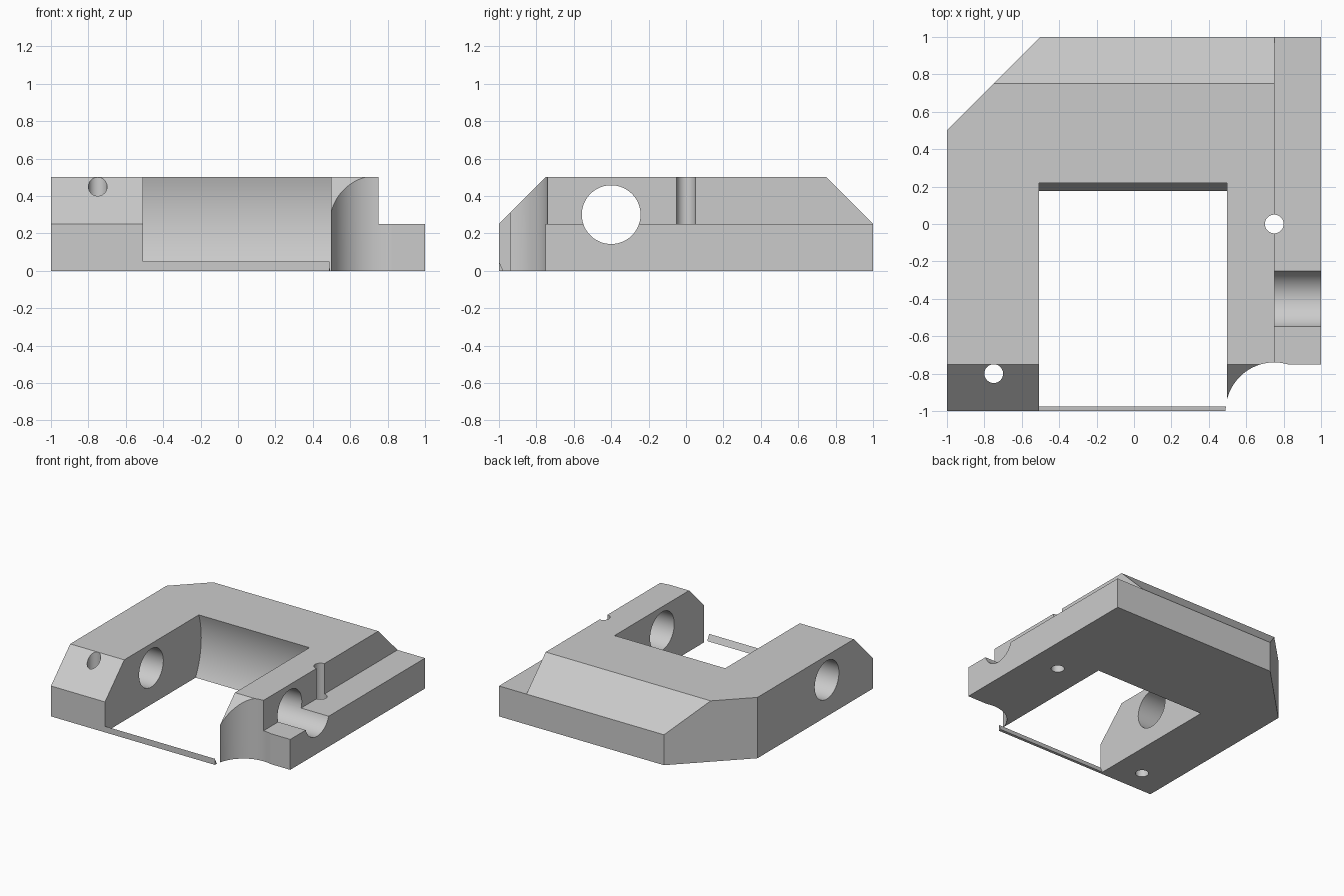
import bpy, bmesh, math
from mathutils import Matrix, Vector

cube = bpy.data.objects.get("Cube")
if cube:
    bpy.data.objects.remove(cube, do_unlink=True)

# Single plain grey
grey = bpy.data.materials.new("plain_grey")
grey.use_nodes = True
grey.diffuse_color = (0.6, 0.6, 0.6, 1)
grey.node_tree.nodes["Principled BSDF"].inputs["Base Color"].default_value = (0.6, 0.6, 0.6, 1)


def add_object(name, bm):
    bmesh.ops.recalc_face_normals(bm, faces=bm.faces)
    mesh = bpy.data.meshes.new(name)
    bm.to_mesh(mesh)
    bm.free()
    mesh.materials.append(grey)
    obj = bpy.data.objects.new(name, mesh)
    bpy.context.collection.objects.link(obj)
    return obj


def prism(name, points, offset):
    """Extrude a closed outline along an offset vector."""
    bm = bmesh.new()
    face = bm.faces.new([bm.verts.new(p) for p in points])
    moved = bmesh.ops.extrude_face_region(bm, geom=[face])["geom"]
    verts = [g for g in moved if isinstance(g, bmesh.types.BMVert)]
    bmesh.ops.translate(bm, verts=verts, vec=Vector(offset))
    return add_object(name, bm)


def cylinder(name, centre, radius, length, axis):
    turn = Matrix.Rotation(math.pi / 2, 4, "Y") if axis == "X" else Matrix()
    bm = bmesh.new()
    bmesh.ops.create_cone(bm, cap_ends=True, segments=96, radius1=radius, radius2=radius,
                          depth=length, matrix=Matrix.Translation(centre) @ turn)
    return add_object(name, bm)


def box(name, low, high):
    (x0, y0, z0), (x1, y1, z1) = low, high
    outline = [(x0, y0, z0), (x1, y0, z0), (x1, y1, z0), (x0, y1, z0)]
    return prism(name, outline, (0, 0, z1 - z0))


# Block with sloped front and back edges
side = [(-1, 0), (1, 0), (1, 0.25), (0.75, 0.5), (-0.75, 0.5), (-1, 0.25)]
block = prism("bracket_block", [(-1, y, z) for y, z in side], (2, 0, 0))

cutters = [
    # Side shelf, front corner notch and its rounded inner corner
    box("shelf_cutter", (0.75, -2, 0.25), (2, 2, 1)),
    box("notch_cutter", (0.75, -2, -1), (2, -0.75, 1)),
    cylinder("round_corner_cutter", (0.75, -1, 0), 0.26, 3, "Z"),
    # Angled back corner
    prism("angled_corner_cutter", [(-1.5, 0, -1), (0, 1.5, -1), (-1.5, 1.5, -1)], (0, 0, 3)),
    # Round-walled opening, leaving a thin bar at the front
    cylinder("opening_cutter", (-0.006, -0.4, 0.3), 0.65, 1.006, "X"),
    # Cross bore and upright pin holes
    cylinder("cross_bore_cutter", (0, -0.4, 0.3), 0.157, 4, "X"),
    cylinder("shelf_pin_cutter", (0.75, 0, 0), 0.05, 3, "Z"),
    cylinder("slope_pin_cutter", (-0.75, -0.8, 0), 0.05, 3, "Z"),
]

bpy.context.view_layer.objects.active = block
for cutter in cutters:
    cutter.hide_render = True
    cut = block.modifiers.new(cutter.name, "BOOLEAN")
    cut.operation = "DIFFERENCE"
    cut.solver = "EXACT"
    cut.object = cutter
    bpy.ops.object.modifier_apply(modifier=cut.name)
    bpy.data.objects.remove(cutter, do_unlink=True)

# Smooth round walls, crisp edges elsewhere
bpy.ops.object.select_all(action="DESELECT")
block.select_set(True)
bpy.ops.object.shade_smooth_by_angle(angle=math.radians(10))
